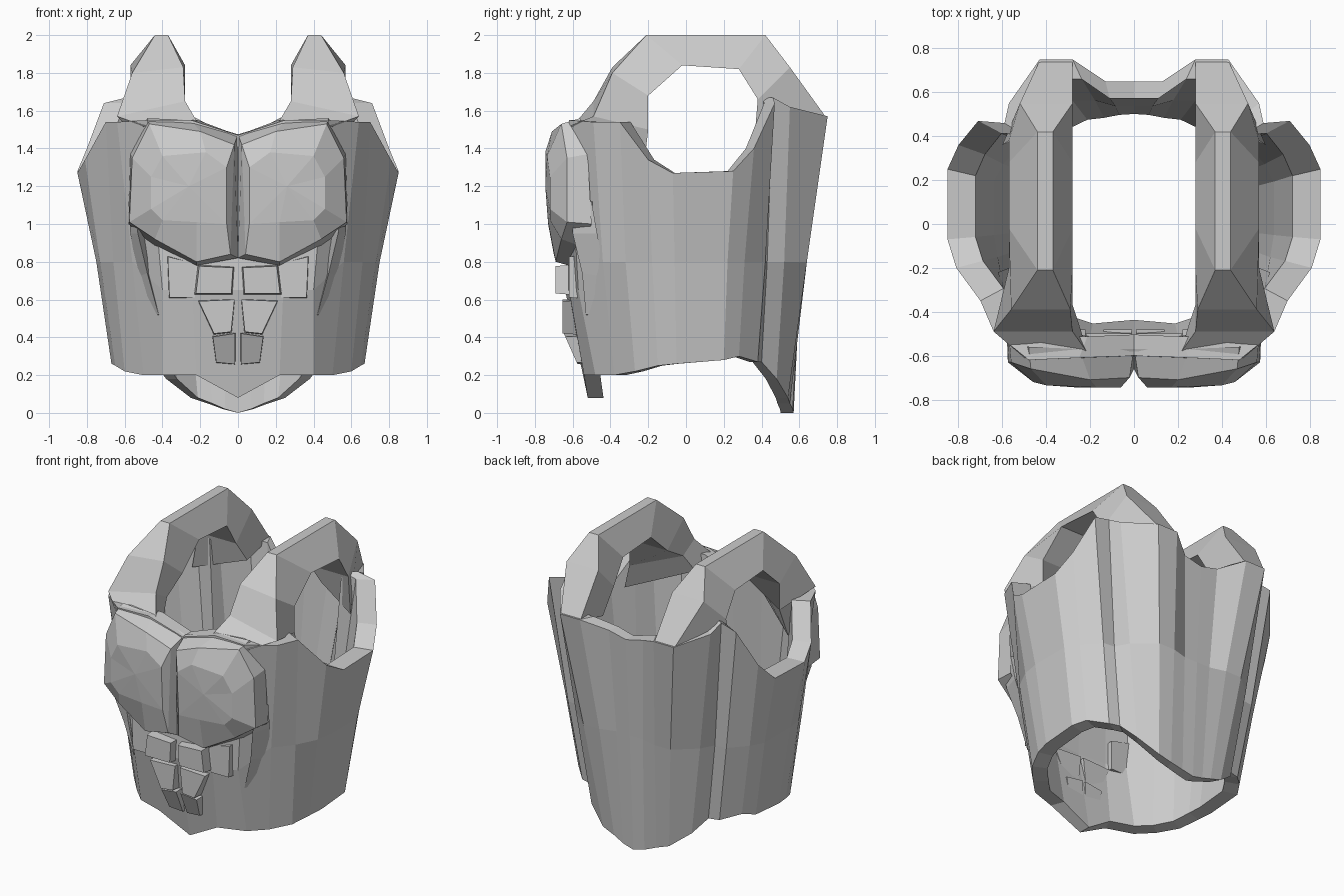
import bpy, bmesh


def make(name, verts, faces):
    """Flat-shaded half mesh, mirrored across x = 0."""
    bm = bmesh.new()
    vs = [bm.verts.new(v) for v in verts]
    for f in faces:
        bm.faces.new([vs[i] for i in f])
    bmesh.ops.recalc_face_normals(bm, faces=bm.faces)
    me = bpy.data.meshes.new(name)
    bm.to_mesh(me)
    bm.free()
    ob = bpy.data.objects.new(name, me)
    bpy.context.collection.objects.link(ob)
    mod = ob.modifiers.new("mirror", 'MIRROR')
    mod.use_clip = True
    mod.merge_threshold = 0.002
    return ob


def loft(name, rings, closed=True, tip=None):
    """Skin between equal-length rings; cap the ends, or fan the last to a tip."""
    n = len(rings[0])
    verts = [p for r in rings for p in r]
    faces = []
    for k in range(len(rings) - 1):
        for i in range(n):
            j = (i + 1) % n
            faces.append((k * n + i, k * n + j, (k + 1) * n + j, (k + 1) * n + i))
    last = (len(rings) - 1) * n
    if tip:
        verts.append(tip)
        faces += [(last + i, last + (i + 1) % n, len(verts) - 1) for i in range(n)]
    elif closed:
        faces.append(tuple(range(n)))
        faces.append(tuple(last + i for i in range(n)))
    return make(name, verts, faces)


def plate(name, outline, back, front, shrink=0.85, lean=0.0):
    """Raised muscle block from an (x, z) outline."""
    cx = sum(p[0] for p in outline) / len(outline)
    cz = sum(p[1] for p in outline) / len(outline)
    base = [(x, back, z) for x, z in outline]
    top = [(cx + (x - cx) * shrink, front - lean * (z - cz), cz + (z - cz) * shrink)
           for x, z in outline]
    return loft(name, [base, top])


# Torso shell: each column runs bottom, waist, rim; front centre to flank
front_columns = [
    ((0, -.52, .08), (0, -.64, .65), (0, -.60, 1.47)),
    ((.22, -.54, .20), (.24, -.62, .65), (.25, -.61, 1.55)),
    ((.40, -.48, .20), (.40, -.57, .65), (.48, -.62, 1.55)),
    ((.50, -.38, .20), (.56, -.44, .8), (.64, -.49, 1.54)),
    ((.60, -.27, .22), (.66, -.32, .8), (.70, -.35, 1.54)),
    ((.65, -.15, .25), (.73, -.18, .8), (.81, -.20, 1.34)),
    ((.67, -.05, .26), (.75, -.06, .8), (.85, -.07, 1.27)),
]
# Flank to back centre
back_columns = [
    ((.67, .20, .28), (.75, .22, .8), (.85, .25, 1.28)),
    ((.62, .28, .30), (.70, .31, .8), (.80, .36, 1.40)),
    ((.52, .38, .27), (.60, .42, .8), (.71, .47, 1.64)),
    ((.45, .40, .27), (.52, .43, .8), (.59, .46, 1.67)),
    ((.38, .48, .18), (.47, .52, .8), (.57, .55, 1.62)),
    ((.25, .54, .08), (.33, .64, .8), (.43, .75, 1.57)),
    ((.16, .55, .05), (.21, .64, .8), (.28, .75, 1.57)),
    ((.08, .565, .02), (.10, .61, .8), (.13, .65, 1.50)),
    ((0, .57, 0), (0, .61, .8), (0, .65, 1.47)),
]


def inner(p):
    return (p[0] * .85, p[1] * (.84 if p[1] < 0 else .88), p[2])


# Each column becomes a closed loop: outer bottom to top, then inner top to bottom
loops = [list(c) + [inner(p) for p in reversed(c)] for c in front_columns + back_columns]
loft("torso_shell", loops, closed=False)

# Shoulder straps: inner-low, inner-high, outer-high, outer-low per section
strap = [
    [(.25, -.46, 1.45), (.21, -.59, 1.53), (.50, -.61, 1.52), (.62, -.22, 1.33)],
    [(.28, -.37, 1.58), (.28, -.49, 1.65), (.64, -.49, 1.57), (.57, -.20, 1.50)],
    [(.28, -.20, 1.68), (.29, -.39, 1.83), (.56, -.39, 1.80), (.57, -.20, 1.68)],
    [(.28, -.02, 1.84), (.37, -.21, 2.0), (.44, -.21, 2.0), (.57, -.02, 1.84)],
    [(.28, .28, 1.82), (.37, .42, 2.0), (.44, .42, 2.0), (.57, .28, 1.82)],
    [(.28, .38, 1.66), (.28, .55, 1.83), (.52, .55, 1.83), (.57, .38, 1.66)],
    [(.28, .50, 1.50), (.28, .745, 1.56), (.43, .745, 1.56), (.60, .36, 1.42)],
]
loft("shoulder_strap", strap)

# Chest plates, sunk slightly into the shell
chest_base = [(0, -.57, 1.475), (.25, -.57, 1.55), (.48, -.56, 1.56), (.57, -.52, 1.37),
              (.58, -.50, 1.0), (.44, -.55, .88), (.22, -.62, .78), (0, -.66, .82)]
chest_front = [(.02, -.70, 1.42), (.20, -.71, 1.49), (.47, -.66, 1.53), (.56, -.63, 1.35),
               (.575, -.63, 1.01), (.44, -.66, .92), (.22, -.69, .80), (.04, -.70, .84)]
chest_flat = [(.06, -.745, 1.30), (.17, -.745, 1.38), (.40, -.735, 1.36), (.46, -.72, 1.25),
              (.46, -.72, 1.08), (.40, -.72, 1.02), (.22, -.73, 1.01), (.06, -.73, 1.0)]
loft("chest_plate", [chest_base, chest_front, chest_flat], tip=(.26, -.745, 1.2))

# Abdominal blocks
plate("upper_abdominal", [(.01, .78), (.22, .79), (.24, .62), (.02, .62)], -.54, -.69)
plate("middle_abdominal", [(.01, .61), (.22, .60), (.13, .41), (.03, .42)], -.50, -.655, .9)
plate("lower_abdominal", [(.01, .43), (.14, .41), (.12, .26), (.01, .25)], -.48, -.61, .9, .4)
plate("oblique_block", [(.22, .80), (.38, .84), (.37, .60), (.22, .60)], -.48, -.62, .9)

# Flank fin running down from the chest corner
loft("flank_fin", [
    [(.50, -.48, 1.12), (.55, -.60, 1.12), (.58, -.50, 1.12)],
    [(.48, -.48, .95), (.53, -.60, .95), (.57, -.47, .95)],
    [(.46, -.45, .72), (.48, -.55, .74), (.53, -.43, .72)],
    [(.40, -.46, .50), (.42, -.53, .52), (.48, -.43, .52)],
])
